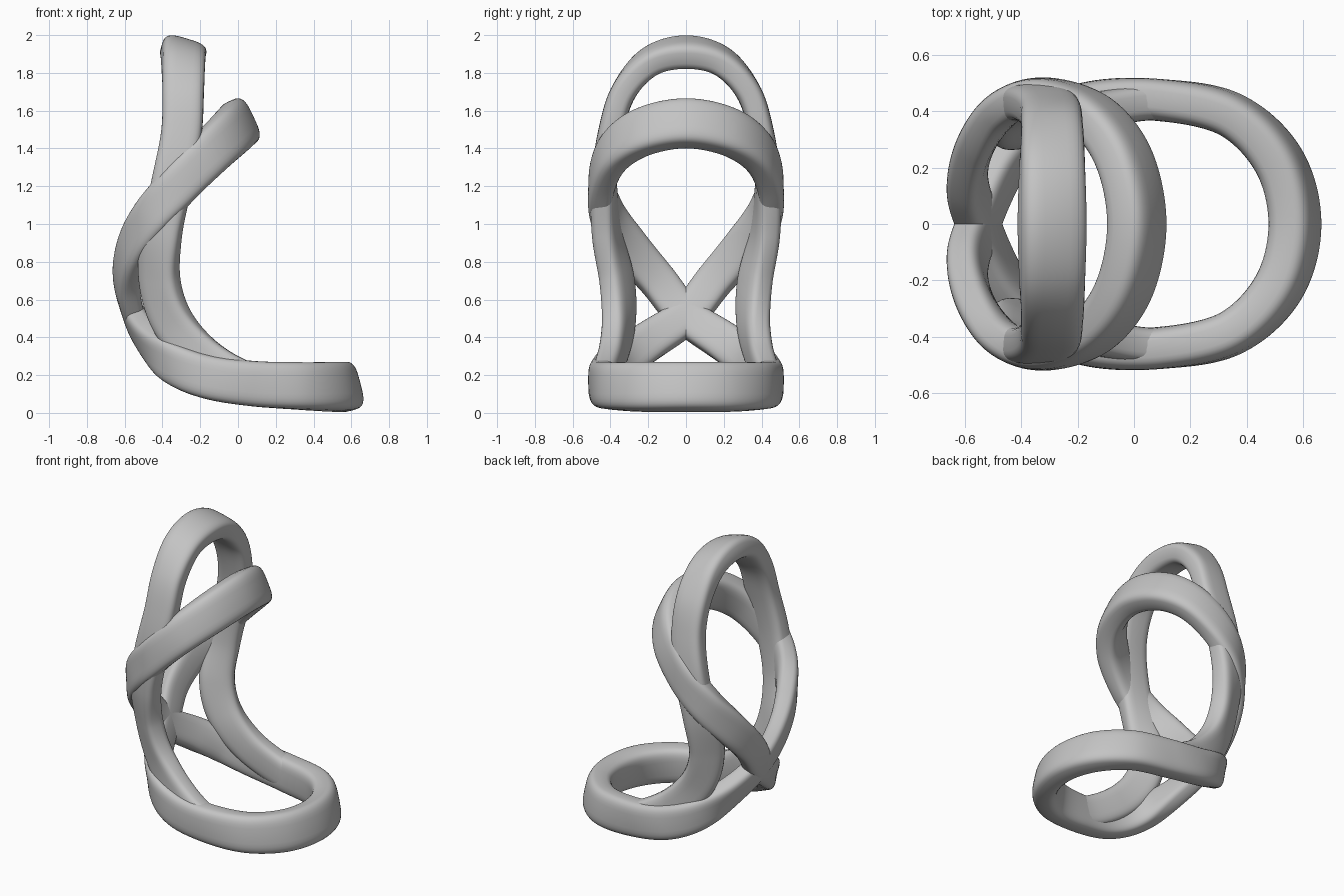
import bpy, bmesh, math
from mathutils import Vector

cube = bpy.data.objects.get("Cube")
if cube:
    bpy.data.objects.remove(cube)

STEPS = 14      # rings between two path points
SIDES = 32      # points round the section
SLIMNESS = 0.62  # band thickness relative to its width

grey = bpy.data.materials.new("plain_grey")
grey.use_nodes = True
colour = (0.55, 0.55, 0.55, 1)
grey.diffuse_color = colour
grey.node_tree.nodes["Principled BSDF"].inputs["Base Color"].default_value = colour


def mirrored(point):
    x, y, z, nx, ny, nz, width = point
    return (x, -y, z, nx, -ny, nz, width)


def catmull_rom(a, b, c, d, t):
    """Blend all values of the path points: position, outward normal, width."""
    return [0.5 * (2 * q + (r - p) * t + (2 * p - 5 * q + 4 * r - s) * t ** 2
                   + (3 * q - p - 3 * r + s) * t ** 3)
            for p, q, r, s in zip(a, b, c, d)]


def smooth_path(points, closed):
    count = len(points)

    def pick(i):
        return points[i % count] if closed else points[max(0, min(count - 1, i))]
    path = []
    for i in range(count if closed else count - 1):
        for step in range(STEPS):
            path.append(catmull_rom(pick(i - 1), pick(i), pick(i + 1), pick(i + 2), step / STEPS))
    if not closed:
        path.append(points[-1])
    return path


def rounded(angle):
    """Soft-cornered rectangle section as a superellipse."""
    c, s = math.cos(angle), math.sin(angle)
    return (math.copysign(abs(c) ** 0.57, c) / 2, math.copysign(abs(s) ** 0.57, s) / 2)


def sweep_band(name, points, closed):
    path = smooth_path(points, closed)
    total = len(path)
    section = [rounded(math.tau * k / SIDES) for k in range(SIDES)]
    bm = bmesh.new()
    rings = []
    for i, value in enumerate(path):
        centre = Vector(value[:3])
        ahead = path[(i + 1) % total] if closed else path[min(i + 1, total - 1)]
        behind = path[i - 1] if closed else path[max(i - 1, 0)]
        tangent = (Vector(ahead[:3]) - Vector(behind[:3])).normalized()
        across = tangent.cross(Vector(value[3:6])).normalized()
        outward = across.cross(tangent)
        width = value[6]
        rings.append([bm.verts.new(centre + across * u * width + outward * v * width * SLIMNESS)
                      for u, v in section])
    for i in range(total if closed else total - 1):
        ring, following = rings[i], rings[(i + 1) % total]
        for k in range(SIDES):
            n = (k + 1) % SIDES
            bm.faces.new((ring[k], ring[n], following[n], following[k]))
    if not closed:
        bm.faces.new(rings[0])
        bm.faces.new(rings[-1])
    bmesh.ops.recalc_face_normals(bm, faces=bm.faces)
    mesh = bpy.data.meshes.new(name)
    bm.to_mesh(mesh)
    bm.free()
    mesh.materials.append(grey)
    band = bpy.data.objects.new(name, mesh)
    bpy.context.collection.objects.link(band)
    bpy.ops.object.select_all(action="DESELECT")
    band.select_set(True)
    bpy.context.view_layer.objects.active = band
    bpy.ops.object.shade_smooth_by_angle(angle=math.radians(40))
    return band


# Figure-eight band: upper arch, crossing at the back, base arch
half_eight = [
    (.01, 0, 1.533, .9, 0, .42, .26),
    (-.035, .23, 1.487, .75, .55, .35, .255),
    (-.15, .385, 1.375, .4, .9, .2, .24),
    (-.31, .447, 1.21, 0, 1, 0, .225),
    (-.45, .415, 1.045, -.5, .87, 0, .22),
    (-.55, .3, .875, -.85, .55, 0, .215),
    (-.59, .15, .7, -.95, .25, -.12, .2),
    (-.55, 0, .515, -.96, 0, -.27, .195),
    (-.465, -.2, .378, -.8, -.4, -.4, .21),
    (-.34, -.36, .266, -.45, -.85, -.2, .22),
    (-.16, -.433, .19, -.15, -1, 0, .23),
    (.08, -.44, .155, 0, -1, 0, .24),
    (.34, -.388, .142, .45, -.88, .1, .25),
    (.512, -.225, .138, .82, -.55, .2, .26),
    (.57, 0, .138, .96, 0, .25, .26),
]
sweep_band("figure_eight_band", half_eight + [mirrored(p) for p in half_eight[-2:0:-1]], True)

# Tall arch whose legs curve forward and merge into the base
half_arch = [
    (-.29, 0, 1.91, .3, 0, 1, .24),
    (-.29, .19, 1.86, .2, .5, .85, .23),
    (-.29, .33, 1.7, 0, .88, .45, .22),
    (-.3, .4, 1.48, 0, 1, .2, .215),
    (-.35, .434, 1.22, -.1, 1, 0, .215),
    (-.405, .418, .95, -.3, .95, 0, .215),
    (-.415, .365, .7, -.5, .85, 0, .22),
    (-.345, .357, .48, -.45, .88, 0, .22),
    (-.19, .39, .3, -.2, 1, 0, .215),
    (.02, .43, .175, 0, 1, 0, .21),
    (.2, .422, .145, .25, .95, 0, .2),
    (.335, .385, .14, .45, .88, 0, .18),
]
sweep_band("tall_arch", [mirrored(p) for p in half_arch[:0:-1]] + half_arch, False)
